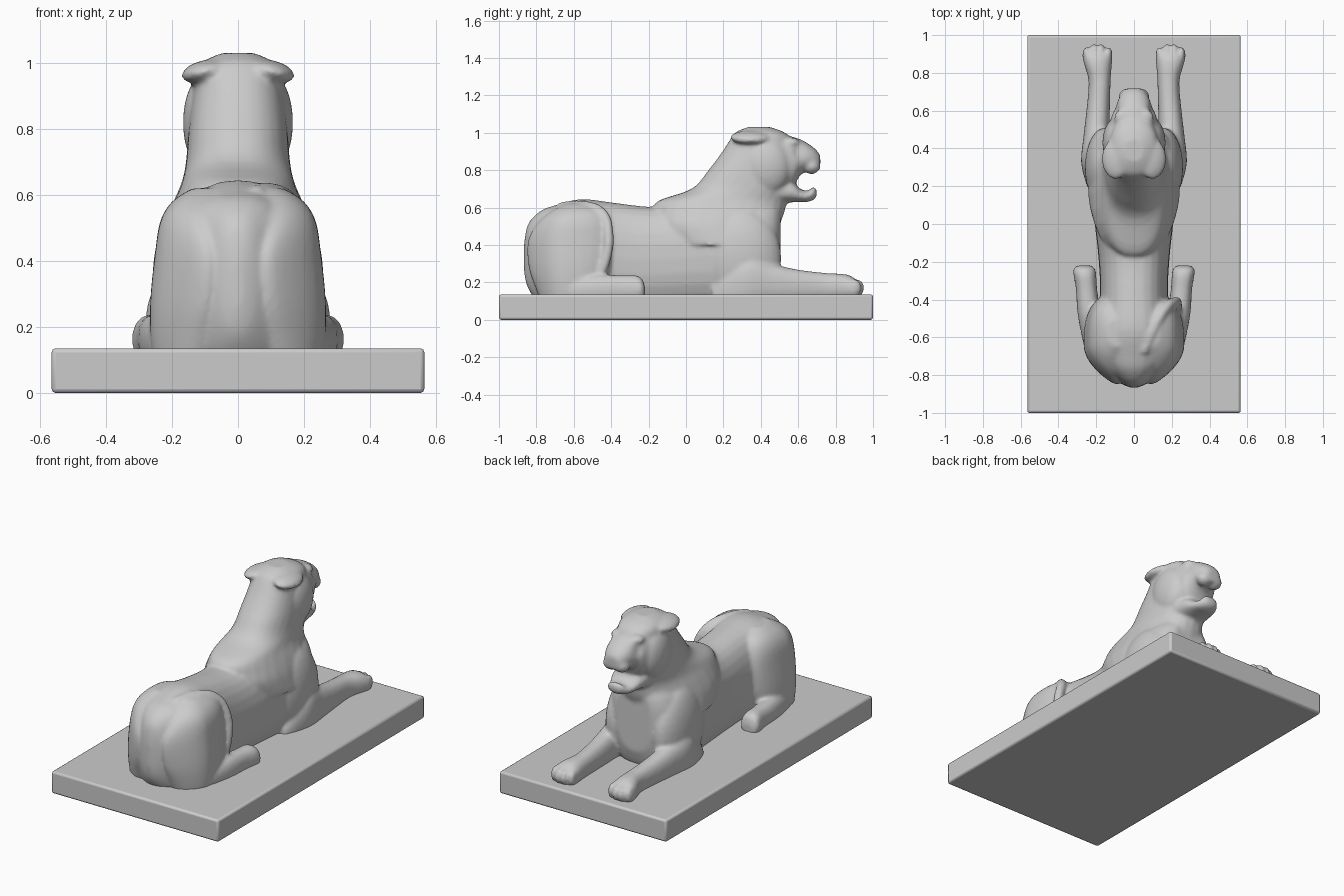
import bpy, bmesh, math
from mathutils import Vector, Matrix

N = 28
parts = []


def se(v, e):
    return math.copysign(abs(v) ** (2 / e), v)


def catmull(a, b, c, d, t):
    return tuple(0.5 * (2 * q + (r - p) * t + (2 * p - 5 * q + 4 * r - s) * t * t
                        + (3 * q - p - 3 * r + s) * t ** 3)
                 for p, q, r, s in zip(a, b, c, d))


def new_object(name, bm):
    me = bpy.data.meshes.new(name)
    bmesh.ops.recalc_face_normals(bm, faces=bm.faces)
    bm.to_mesh(me)
    bm.free()
    ob = bpy.data.objects.new(name, me)
    bpy.context.collection.objects.link(ob)
    return ob


def loft(name, axis, rings, exp=2.3, side=1, sub=4):
    """rings: (position on axis, centre x, half width, low, high)"""
    r = [rings[0]] + rings + [rings[-1]]
    path = [catmull(*r[i:i + 4], k / sub) for i in range(len(r) - 3) for k in range(sub)]
    path.append(rings[-1])
    bm = bmesh.new()
    loops = []
    for t, cx, w, lo, hi in path:
        loop = []
        for k in range(N):
            a = 2 * math.pi * k / N
            x = side * (cx + w * se(math.cos(a), exp))
            o = (lo + hi) / 2 + (hi - lo) / 2 * se(math.sin(a), exp)
            loop.append(bm.verts.new((x, t, o) if axis == 'Y' else (x, o, t)))
        loops.append(loop)
    for p, q in zip(loops, loops[1:]):
        for k in range(N):
            j = (k + 1) % N
            bm.faces.new((p[k], p[j], q[j], q[k]))
    bm.faces.new(loops[0])
    bm.faces.new(loops[-1])
    parts.append(new_object(name, bm))


def blob(name, centre, radii, tilt=0):
    bm = bmesh.new()
    m = (Matrix.Translation(centre) @ Matrix.Rotation(tilt, 4, 'Y')
         @ Matrix.Diagonal((*radii, 1)))
    bmesh.ops.create_uvsphere(bm, u_segments=28, v_segments=18, radius=1, matrix=m)
    parts.append(new_object(name, bm))


# plinth
bm = bmesh.new()
bmesh.ops.create_cube(bm, size=1, matrix=Matrix.Translation((0, 0, 0.0675))
                      @ Matrix.Diagonal((1.13, 2, 0.135, 1)))
plinth = new_object("plinth", bm)
bev = plinth.modifiers.new("edge", 'BEVEL')
bev.width, bev.segments = 0.012, 2

# torso from rump to chest
loft("torso", 'Y', [
    (-0.866, 0, 0.03, 0.26, 0.40), (-0.845, 0, 0.11, 0.17, 0.51), (-0.78, 0, 0.18, 0.08, 0.58),
    (-0.70, 0, 0.205, 0.05, 0.612), (-0.56, 0, 0.205, 0.04, 0.645), (-0.38, 0, 0.18, 0.04, 0.625),
    (-0.18, 0, 0.188, 0.04, 0.604), (0.0, 0, 0.208, 0.04, 0.63), (0.15, 0, 0.225, 0.04, 0.65),
    (0.30, 0, 0.235, 0.04, 0.65), (0.40, 0, 0.225, 0.06, 0.65), (0.47, 0, 0.18, 0.12, 0.64),
    (0.505, 0, 0.12, 0.22, 0.61)], exp=2.4)

# neck and skull
loft("neck", 'Z', [
    (0.40, 0, 0.245, -0.10, 0.485), (0.50, 0, 0.225, -0.18, 0.50), (0.57, 0, 0.20, -0.18, 0.525),
    (0.635, 0, 0.172, -0.15, 0.54), (0.70, 0, 0.158, 0.03, 0.555), (0.80, 0, 0.15, 0.12, 0.565),
    (0.90, 0, 0.138, 0.195, 0.57), (0.97, 0, 0.128, 0.24, 0.56), (1.005, 0, 0.105, 0.27, 0.52),
    (1.03, 0, 0.05, 0.33, 0.45)])

# upper face and lower jaw
loft("upper_face", 'Y', [
    (0.35, 0, 0.12, 0.76, 1.015), (0.48, 0, 0.135, 0.70, 1.008), (0.565, 0, 0.12, 0.70, 0.98),
    (0.605, 0, 0.105, 0.765, 0.968), (0.64, 0, 0.092, 0.79, 0.95), (0.69, 0, 0.068, 0.795, 0.915),
    (0.718, 0, 0.042, 0.80, 0.88)], exp=2.2)
loft("lower_jaw", 'Y', [
    (0.46, 0, 0.12, 0.62, 0.76), (0.57, 0, 0.10, 0.628, 0.735), (0.61, 0, 0.085, 0.63, 0.70),
    (0.65, 0, 0.07, 0.63, 0.69), (0.68, 0, 0.055, 0.64, 0.71), (0.699, 0, 0.03, 0.655, 0.70)])

for s in (-1, 1):
    # head details
    blob("ear", (s * 0.098, 0.345, 0.975), (0.075, 0.108, 0.034), s * 0.22)
    blob("cheek_ruff", (s * 0.095, 0.43, 0.82), (0.072, 0.13, 0.15))
    blob("lip", (s * 0.035, 0.672, 0.82), (0.048, 0.045, 0.042))
    blob("brow", (s * 0.06, 0.56, 0.945), (0.045, 0.05, 0.03))
    # shoulder and foreleg
    blob("shoulder", (s * 0.155, 0.30, 0.33), (0.105, 0.21, 0.26))
    loft("foreleg", 'Y', [
        (0.14, 0.19, 0.03, 0.08, 0.17), (0.22, 0.20, 0.055, 0.06, 0.26),
        (0.33, 0.21, 0.07, 0.06, 0.34), (0.46, 0.20, 0.068, 0.08, 0.30),
        (0.60, 0.19, 0.062, 0.09, 0.268), (0.75, 0.182, 0.058, 0.10, 0.25),
        (0.84, 0.19, 0.072, 0.10, 0.245), (0.89, 0.194, 0.08, 0.10, 0.23),
        (0.92, 0.194, 0.07, 0.11, 0.19)], side=s)
    for k in range(4):
        blob("front_toe", (s * (0.135 + 0.039 * k), 0.902 if k in (0, 3) else 0.918, 0.17),
             (0.02, 0.036, 0.048))
    # haunch and hind foot
    loft("haunch", 'Z', [
        (0.06, 0.15, 0.10, -0.76, -0.46), (0.16, 0.15, 0.115, -0.80, -0.43),
        (0.28, 0.15, 0.116, -0.84, -0.395), (0.42, 0.145, 0.107, -0.845, -0.385),
        (0.52, 0.133, 0.103, -0.79, -0.40), (0.58, 0.115, 0.085, -0.72, -0.43),
        (0.62, 0.09, 0.05, -0.65, -0.50)], exp=2.3, side=s)
    loft("hind_foot", 'Y', [
        (-0.62, 0.22, 0.05, 0.08, 0.22), (-0.48, 0.238, 0.06, 0.08, 0.24),
        (-0.34, 0.252, 0.056, 0.09, 0.238), (-0.27, 0.26, 0.06, 0.09, 0.238),
        (-0.235, 0.263, 0.056, 0.10, 0.22), (-0.22, 0.264, 0.035, 0.12, 0.18)], side=s)

# tail draped over the right haunch
cu = bpy.data.curves.new("tail", 'CURVE')
cu.dimensions, cu.bevel_depth, cu.bevel_resolution, cu.use_fill_caps = '3D', 0.028, 4, True
sp = cu.splines.new('BEZIER')
pts = [(0.05, -0.68, 0.60), (0.10, -0.56, 0.61), (0.165, -0.45, 0.57),
       (0.215, -0.415, 0.46), (0.228, -0.43, 0.32), (0.22, -0.48, 0.20)]
sp.bezier_points.add(len(pts) - 1)
for bp, p in zip(sp.bezier_points, pts):
    bp.co = p
    bp.handle_left_type = bp.handle_right_type = 'AUTO'
tail = bpy.data.objects.new("tail", cu)
bpy.context.collection.objects.link(tail)
bpy.ops.object.select_all(action='DESELECT')
tail.select_set(True)
bpy.context.view_layer.objects.active = tail
bpy.ops.object.convert(target='MESH')
parts.append(bpy.context.view_layer.objects.active)

# fuse the animal into one carved surface
bpy.ops.object.select_all(action='DESELECT')
for ob in parts:
    ob.select_set(True)
lion = parts[0]
bpy.context.view_layer.objects.active = lion
bpy.ops.object.join()
lion.name = "reclining_lion"
rm = lion.modifiers.new("fuse", 'REMESH')
rm.mode, rm.voxel_size = 'VOXEL', 0.010
sm = lion.modifiers.new("soften", 'SMOOTH')
sm.factor, sm.iterations = 0.5, 9
for m in ("fuse", "soften"):
    bpy.ops.object.modifier_apply(modifier=m)

# eye sockets pressed into the face, rump narrowed to the rear
for v in lion.data.vertices:
    for s in (-1, 1):
        d = (v.co - Vector((s * 0.08, 0.605, 0.895))).length
        v.co += Vector((-s * 0.012, -0.02, 0)) * math.exp(-(d / 0.032) ** 2)
    t = min(max((-0.64 - v.co.y) / 0.22, 0), 1)
    v.co.x *= 1 - 0.45 * t * t

# smooth shading
for ob, angle in ((lion, 60), (plinth, 35)):
    bpy.ops.object.select_all(action='DESELECT')
    ob.select_set(True)
    bpy.context.view_layer.objects.active = ob
    bpy.ops.object.shade_smooth_by_angle(angle=math.radians(angle))
